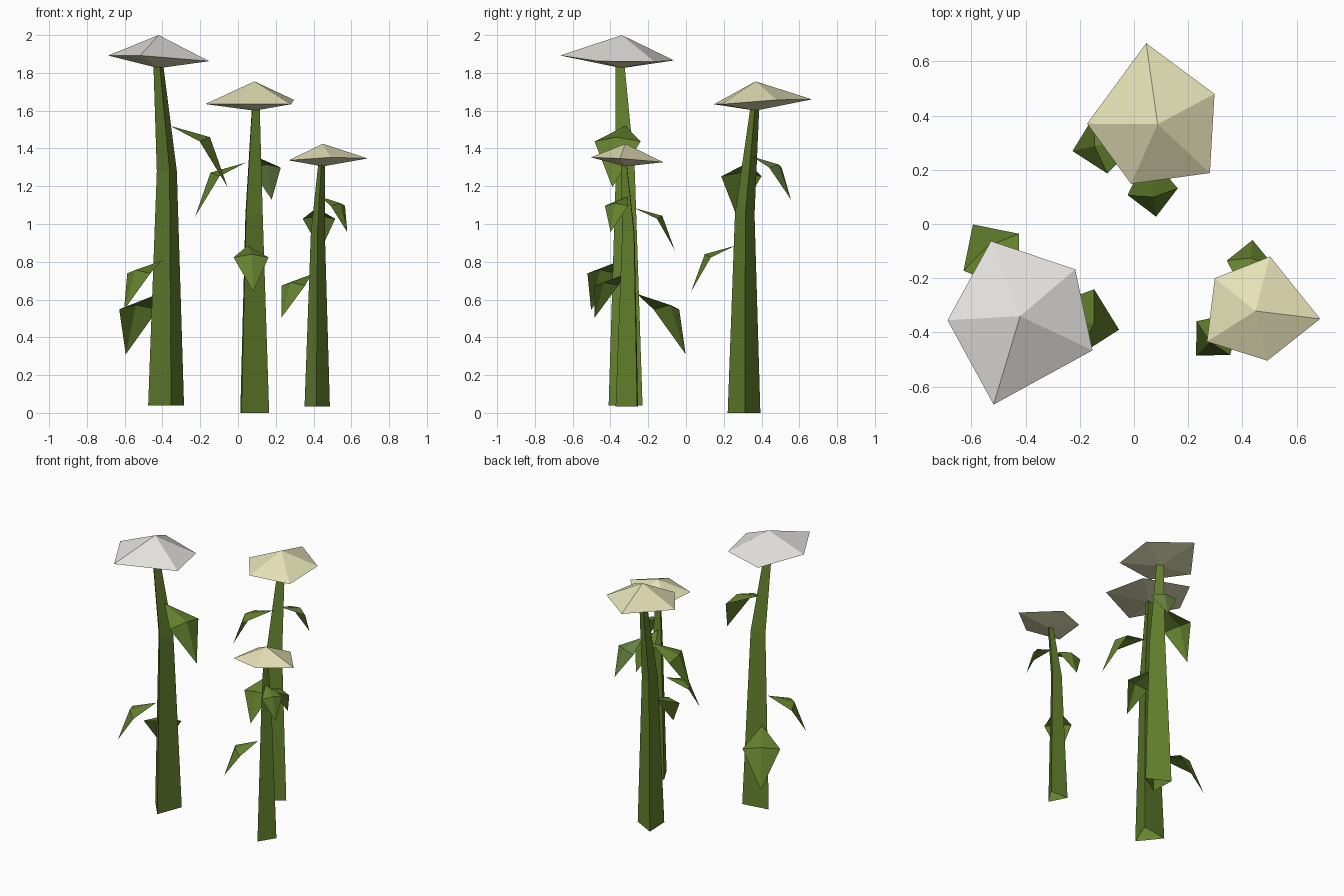
import bpy
import math
from mathutils import Vector

if "Cube" in bpy.data.objects:
    bpy.data.objects.remove(bpy.data.objects["Cube"])

SHIFT = 0.005  # centres the whole group on x


def material(name, rgb):
    m = bpy.data.materials.new(name)
    m.diffuse_color = (*rgb, 1)
    m.use_nodes = True
    m.node_tree.nodes["Principled BSDF"].inputs["Base Color"].default_value = m.diffuse_color
    return m


GREEN = material("stem_green", (0.13, 0.225, 0.027))
PALE_GREEN = material("pale_leaf_green", (0.138, 0.23, 0.056))
WHITE = material("white_petal", (0.79, 0.77, 0.74))
CREAM = material("cream_petal", (0.78, 0.75, 0.47))


def build(name, verts, faces, mats, slots=None):
    me = bpy.data.meshes.new(name)
    me.from_pydata([(v[0] + SHIFT, v[1], v[2]) for v in verts], [], faces)
    for m in mats:
        me.materials.append(m)
    if slots:
        for p, s in zip(me.polygons, slots):
            p.material_index = s
    me.update()
    ob = bpy.data.objects.new(name, me)
    bpy.context.collection.objects.link(ob)
    return ob


# Three-sided tapering open stem through rings of (x, y, z, radius)
def stem(name, angle, rings):
    verts, faces = [], []
    for x, y, z, r in rings:
        for k in range(3):
            a = math.radians(angle + 120 * k)
            verts.append((x + r * math.cos(a), y + r * math.sin(a), z))
    for i in range(len(rings) - 1):
        for k in range(3):
            n = (k + 1) % 3
            faces.append((3 * i + k, 3 * i + n, 3 * i + 3 + n, 3 * i + 3 + k))
    build(name, verts, faces, [GREEN])


# Flower head: flat five-sided double pyramid with a cream underside,
# rim listed clockwise from above
def head(name, apex, bottom_z, rim, mat):
    verts = [apex, (apex[0], apex[1], bottom_z)] + rim[::-1]
    faces, slots = [], []
    for k in range(5):
        a, b = 2 + k, 2 + (k + 1) % 5
        faces += [(0, a, b), (1, b, a)]
        slots += [0, 1]
    build(name, verts, faces, [mat, CREAM], slots)


# Drooping diamond leaf folded along its middle, from its root to its tip in plan
def leaf(name, root, tip_xy, drop, mat=GREEN):
    s = drop / 0.325
    a = Vector(root)
    d = Vector((tip_xy[0] - a.x, tip_xy[1] - a.y, 0)).normalized()
    side = Vector((-d.y, d.x, 0))
    tip = Vector((tip_xy[0], tip_xy[1], a.z - drop)) + 0.004 * d

    def at(u, v, w):
        return a + s * (d * u + side * v + Vector((0, 0, w)))

    verts = [a, at(0.19, 0.125, -0.083), at(0.217, 0, -0.06),
             at(0.19, -0.125, -0.083), tip]
    faces = [(0, 2, 1), (0, 3, 2), (1, 2, 4), (2, 3, 4)]
    build(name, verts, faces, [mat])


# Tall white flower
stem("tall_stem", -81, [(-0.377, -0.30, 0.04, 0.111),
                        (-0.377, -0.31, 1.28, 0.062),
                        (-0.425, -0.345, 1.85, 0.03)])
head("tall_flower_head", (-0.425, -0.34, 2.0), 1.825,
     [(-0.693, -0.355, 1.892), (-0.533, -0.063, 1.866), (-0.222, -0.167, 1.86),
      (-0.158, -0.466, 1.862), (-0.523, -0.666, 1.892)], WHITE)
leaf("tall_leaf_upper", (-0.365, -0.32, 1.52), (-0.064, -0.389), 0.325)
leaf("tall_leaf_middle", (-0.41, -0.35, 0.805), (-0.605, -0.500), 0.26)
leaf("tall_leaf_lower", (-0.428, -0.26, 0.63), (-0.597, -0.005), 0.32)

# Middle cream flower
stem("middle_stem", 2, [(0.060, 0.309, 0.0, 0.1),
                        (0.066, 0.312, 1.05, 0.06),
                        (0.083, 0.365, 1.62, 0.027)])
head("middle_flower_head", (0.082, 0.368, 1.755), 1.6,
     [(-0.178, 0.37, 1.635), (0.04, 0.667, 1.66), (0.292, 0.48, 1.657),
      (0.275, 0.188, 1.634), (-0.016, 0.148, 1.634)], CREAM)
leaf("middle_leaf_left", (0.035, 0.33, 1.325), (-0.228, 0.270), 0.285)
leaf("middle_leaf_back", (0.09, 0.35, 1.357), (0.172, 0.552), 0.228, PALE_GREEN)
leaf("middle_leaf_front", (0.045, 0.26, 0.885), (0.076, 0.031), 0.243)

# Short cream flower
stem("short_stem", -92, [(0.413, -0.295, 0.035, 0.0775),
                         (0.417, -0.295, 0.95, 0.043),
                         (0.438, -0.325, 1.33, 0.02)])
head("short_flower_head", (0.443, -0.321, 1.425), 1.305,
     [(0.293, -0.2, 1.332), (0.497, -0.12, 1.327), (0.682, -0.35, 1.347),
      (0.487, -0.504, 1.353), (0.264, -0.434, 1.337)], CREAM)
leaf("short_leaf_left", (0.383, -0.326, 0.733), (0.227, -0.482), 0.23)
leaf("short_leaf_back", (0.41, -0.275, 1.085), (0.432, -0.063), 0.225)
leaf("short_leaf_right", (0.43, -0.31, 1.145), (0.570, -0.397), 0.188)
